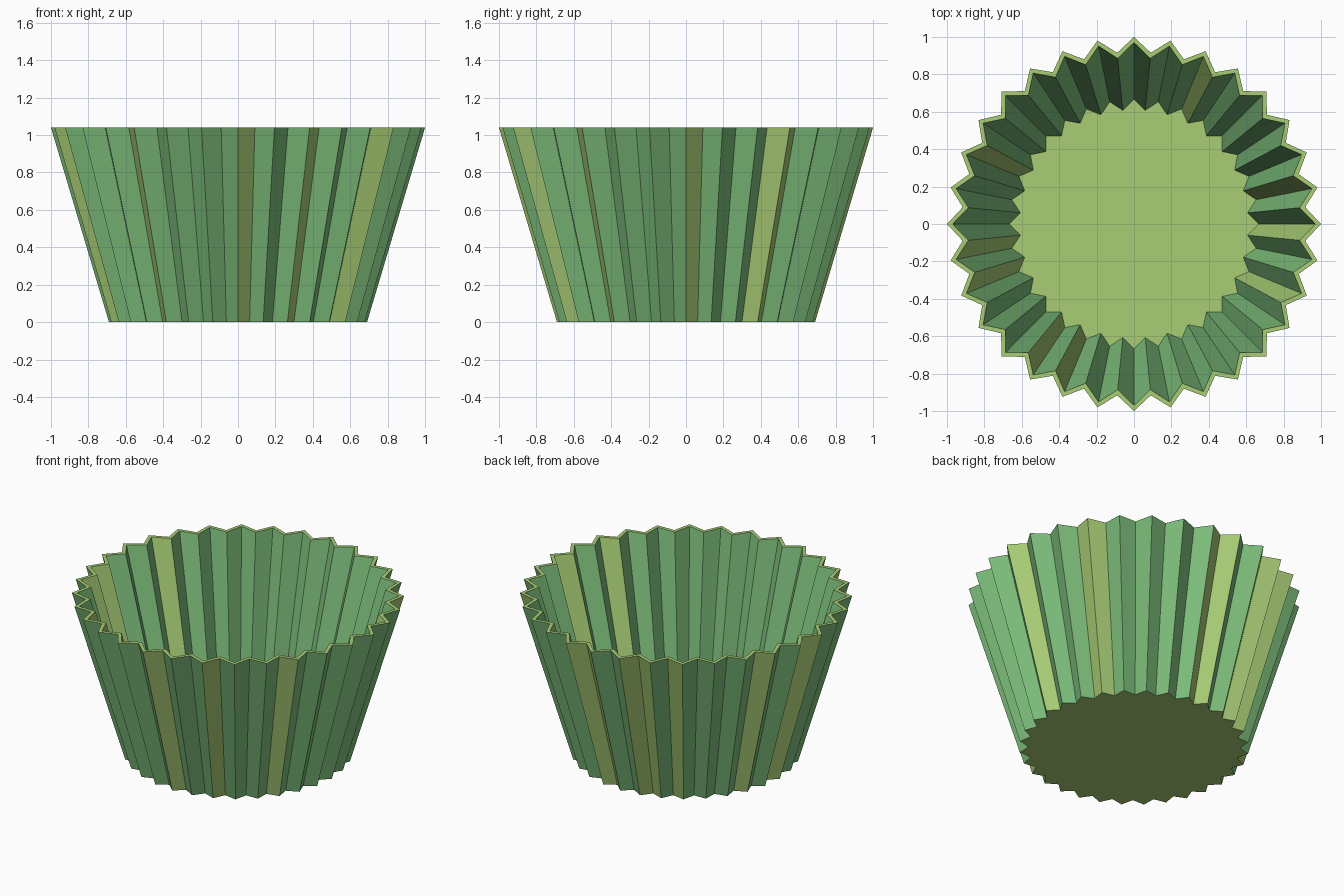
import bpy, bmesh, math

if "Cube" in bpy.data.objects:
    bpy.data.objects.remove(bpy.data.objects["Cube"])

PLEATS = 32
N = PLEATS * 2                 # flat panels round the wall
HEIGHT, FLOOR_Z = 1.04, 0.02
VALLEY = 0.92                  # valley radius / tip radius
WALL = 0.03                    # radial wall thickness

# Panels in the second colour, counted anticlockwise from the front
OUTER_ACCENTS = {0, 4, 9, 16, 21, 22, 30, 31, 34, 35, 37, 43, 47, 50, 57}
INNER_ACCENTS = {11, 15, 18, 27, 43, 49, 51, 57, 59}


def srgb(r, g, b):
    def lin(c):
        c /= 255
        return c / 12.92 if c <= 0.04045 else ((c + 0.055) / 1.055) ** 2.4
    return (lin(r), lin(g), lin(b), 1)


def material(name, colour):
    m = bpy.data.materials.new(name)
    m.diffuse_color = colour
    m.use_nodes = True
    m.node_tree.nodes["Principled BSDF"].inputs["Base Color"].default_value = m.diffuse_color
    return m


def pleat_ring(bm, tip, inset, z):
    """Zigzag ring with alternating tips and valleys, first tip at the front."""
    ring = []
    for i in range(N):
        a = -math.pi / 2 + math.tau * i / N
        r = tip * (VALLEY if i % 2 else 1) - inset
        ring.append(bm.verts.new((r * math.cos(a), r * math.sin(a), z)))
    return ring


def bridge(bm, low, high, accents, flip=False):
    for i in range(N):
        j = (i + 1) % N
        quad = [low[i], low[j], high[j], high[i]]
        f = bm.faces.new(quad[::-1] if flip else quad)
        f.material_index = 1 if i in accents else 0


bm = bmesh.new()
outer_low = pleat_ring(bm, 0.69, 0, 0)
outer_top = pleat_ring(bm, 1.0, 0, HEIGHT)
inner_top = pleat_ring(bm, 1.0, WALL, HEIGHT)
inner_low = pleat_ring(bm, 0.69 + 0.31 * FLOOR_Z / HEIGHT, WALL, FLOOR_Z)

# Pleated walls, rim and the two sides of the base
bridge(bm, outer_low, outer_top, OUTER_ACCENTS)
bridge(bm, inner_low, inner_top, INNER_ACCENTS, flip=True)
bridge(bm, outer_top, inner_top, set(range(N)))
for ring in (outer_low[::-1], inner_low):
    bm.faces.new(ring).material_index = 1

mesh = bpy.data.meshes.new("pleated_cup")
bm.to_mesh(mesh)
bm.free()
mesh.materials.append(material("leaf green", srgb(125, 190, 123)))
mesh.materials.append(material("olive green", srgb(168, 205, 117)))
bpy.context.collection.objects.link(bpy.data.objects.new("pleated_cup", mesh))
